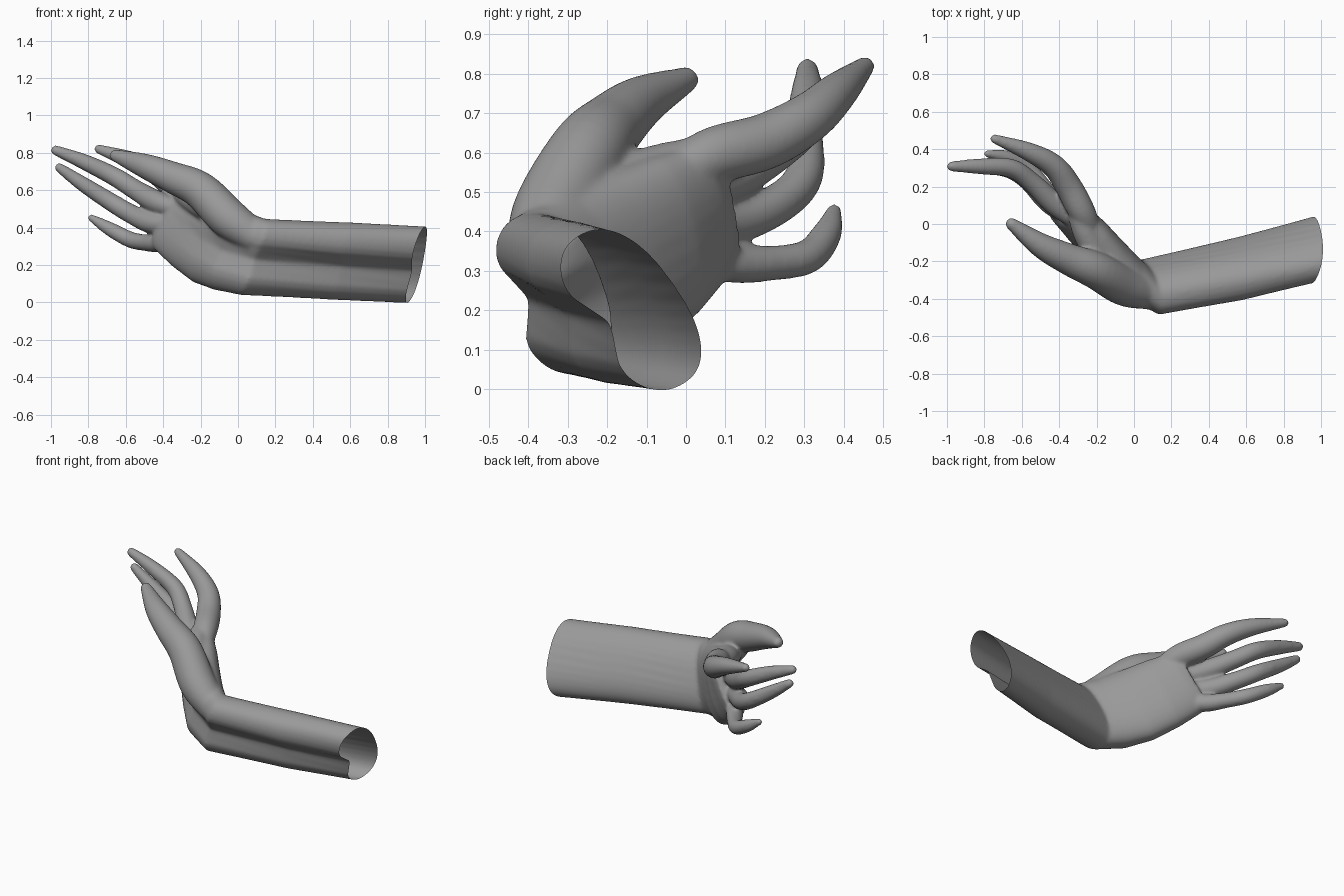
import bpy, bmesh, math
from mathutils import Vector as V

if "Cube" in bpy.data.objects:
    bpy.data.objects.remove(bpy.data.objects["Cube"])

N = 32
bm = bmesh.new()


def loft(rings):
    """Closed skin through rings of N points."""
    vs = [[bm.verts.new(p) for p in r] for r in rings]
    for a, b in zip(vs, vs[1:]):
        for i in range(N):
            j = (i + 1) % N
            bm.faces.new((a[i], a[j], b[j], b[i]))
    bm.faces.new(vs[0][::-1])
    bm.faces.new(vs[-1])


def kidney(c, w, t, groove):
    """Rounded section: w = half width, t = half thickness, groove on the palm side."""
    c, w, t = V(c), V(w), V(t)
    pts = []
    for i in range(N):
        a = 2 * math.pi * i / N
        u, s = math.cos(a), math.sin(a)
        u = math.copysign(abs(u) ** 0.85, u)
        s = math.copysign(abs(s) ** 0.85, s)
        if s < 0:
            s *= 1 - groove * math.exp(-(u / 0.36) ** 2)
        pts.append(c + w * u + t * s)
    return pts


def spline(p, steps=6):
    """Catmull-Rom through (x, y, z, radius) points."""
    p = [V(q) for q in p]
    p = [p[0] * 2 - p[1]] + p + [p[-1] * 2 - p[-2]]
    out = []
    for a, b, c, d in zip(p, p[1:], p[2:], p[3:]):
        for k in range(steps):
            t = k / steps
            out.append((b * 2 + (c - a) * t + (a * 2 - b * 5 + c * 4 - d) * t ** 2
                        + (b * 3 - a - c * 3 + d) * t ** 3) / 2)
    return out + [p[-2]]


def digit(points):
    """Tapering tube with a rounded tip."""
    path = spline(points)
    tan = (path[-1].xyz - path[-2].xyz).normalized()
    tip, r = path[-1].xyz, path[-1].w
    for a in (25, 50, 75):
        q = tip + tan * r * math.sin(math.radians(a))
        path.append(V((*q, r * math.cos(math.radians(a)))))
    rings = []
    side = V((0.5, -0.2, 0.85))
    for i, q in enumerate(path):
        d = (path[min(i + 1, len(path) - 1)].xyz - path[max(i - 1, 0)].xyz).normalized()
        side = (side - d * side.dot(d)).normalized()
        up = d.cross(side)
        rings.append([q.xyz + (side * math.cos(2 * math.pi * k / N)
                               + up * math.sin(2 * math.pi * k / N)) * q.w for k in range(N)])
    loft(rings)


# forearm, wrist and palm
loft([kidney(*s) for s in (
    ((1.06, -.112, .196), (.03, -.138, .188), (.05, .106, .066), .5),
    ((.57, -.238, .220), (.04, -.107, .195), (.03, .122, .055), .5),
    ((.08, -.34, .243), (.07, -.072, .200), (-.01, .122, .030), .5),
    ((-.05, -.265, .278), (.07, -.055, .212), (.06, .10, .0), .4),
    ((-.15, -.155, .322), (.08, -.050, .218), (.065, .085, -.02), .25),
    ((-.25, -.04, .386), (.09, -.040, .200), (.06, .073, -.02), .1),
    ((-.335, .05, .445), (.10, -.030, .170), (.048, .058, -.015), 0),
    ((-.365, .085, .46), (.09, -.027, .150), (.035, .045, -.01), 0))])

# thumb
digit([(.10, -.375, .345, .085), (-.05, -.332, .45, .107), (-.2, -.25, .598, .100),
       (-.35, -.188, .668, .085), (-.5, -.113, .73, .066), (-.655, .0, .785, .034)])
digit([(-.16, -.22, .50, .07), (-.21, -.14, .530, .07), (-.26, -.05, .560, .066), (-.29, .03, .58, .06)])
# index, middle, ring and little fingers
digit([(-.21, -.06, .53, .045), (-.275, .06, .59, .071), (-.35, .20, .628, .072),
       (-.43, .31, .688, .064), (-.56, .385, .754, .051), (-.745, .455, .820, .026)])
digit([(-.32, .02, .50, .045), (-.43, .11, .535, .060), (-.55, .225, .603, .054),
       (-.66, .298, .672, .051), (-.82, .308, .750, .043), (-.975, .308, .813, .028)])
digit([(-.35, .03, .42, .045), (-.46, .12, .425, .058), (-.57, .235, .472, .052),
       (-.68, .298, .537, .049), (-.83, .308, .633, .041), (-.955, .31, .72, .027)])
digit([(-.36, .04, .34, .04), (-.43, .12, .320, .051), (-.5, .22, .320, .045),
       (-.58, .31, .337, .044), (-.69, .358, .395, .038), (-.785, .376, .452, .021)])

bmesh.ops.recalc_face_normals(bm, faces=bm.faces)
mesh = bpy.data.meshes.new("hand_and_forearm")
bm.to_mesh(mesh)
bm.free()
hand = bpy.data.objects.new("hand_and_forearm", mesh)
bpy.context.collection.objects.link(hand)
bpy.context.view_layer.objects.active = hand
hand.select_set(True)

# fuse parts into one smooth skin
m = hand.modifiers.new("fuse", 'REMESH')
m.mode = 'VOXEL'
m.voxel_size = 0.008
s = hand.modifiers.new("soften", 'SMOOTH')
s.factor = 0.5
s.iterations = 22
for name in ("fuse", "soften"):
    bpy.ops.object.modifier_apply(modifier=name)

# cut the forearm open along its slanted end
bm = bmesh.new()
bm.from_mesh(hand.data)
bmesh.ops.bisect_plane(bm, geom=bm.verts[:] + bm.edges[:] + bm.faces[:],
                       plane_co=(.913, -.03, 0), plane_no=(1, -.22, -.32), clear_outer=True)
bm.to_mesh(hand.data)
bm.free()
for p in hand.data.polygons:
    p.use_smooth = True

# darker grey
grey = bpy.data.materials.new("dark_grey")
grey.diffuse_color = (.32, .32, .32, 1)
grey.use_nodes = True
grey.node_tree.nodes["Principled BSDF"].inputs["Base Color"].default_value = grey.diffuse_color
hand.data.materials.clear()
hand.data.materials.append(grey)
